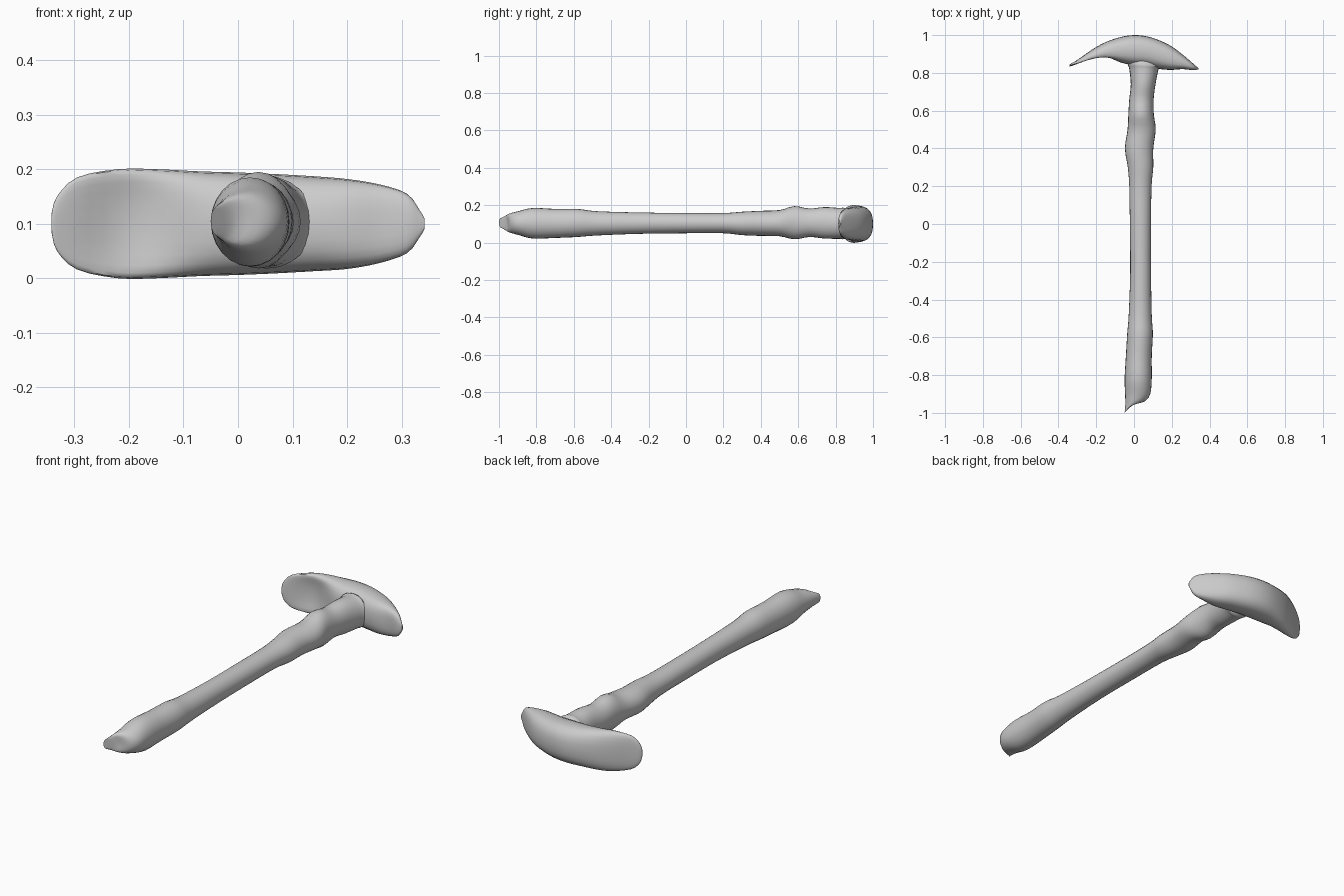
import bpy, bmesh, math


def spline(rows, steps):
    """Catmull-Rom interpolation through rows of numbers."""
    out = []
    for i in range(len(rows) - 1):
        a, b, c, d = (rows[max(i - 1, 0)], rows[i], rows[i + 1],
                      rows[min(i + 2, len(rows) - 1)])
        for s in range(steps):
            t = s / steps
            out.append([0.5 * (2 * q + (r - p) * t + (2 * p - 5 * q + 4 * r - u) * t * t
                               + (3 * q - p - 3 * r + u) * t ** 3)
                        for p, q, r, u in zip(a, b, c, d)])
    out.append(list(rows[-1]))
    return out


def loft(name, rings, angle):
    bm = bmesh.new()
    loops = [[bm.verts.new(p) for p in ring] for ring in rings]
    n = len(loops[0])
    for a, b in zip(loops, loops[1:]):
        for i in range(n):
            j = (i + 1) % n
            bm.faces.new((a[i], a[j], b[j], b[i]))
    bm.faces.new(loops[0])
    bm.faces.new(loops[-1])
    bmesh.ops.recalc_face_normals(bm, faces=bm.faces)
    mesh = bpy.data.meshes.new(name)
    bm.to_mesh(mesh)
    bm.free()
    obj = bpy.data.objects.new(name, mesh)
    bpy.context.collection.objects.link(obj)
    bpy.ops.object.select_all(action='DESELECT')
    obj.select_set(True)
    bpy.context.view_layer.objects.active = obj
    bpy.ops.object.shade_smooth_by_angle(angle=math.radians(angle))
    return obj


def power(v, e):
    return math.copysign(abs(v) ** e, v)


SIDES = 24
ANGLES = [2 * math.pi * i / SIDES for i in range(SIDES)]

# Stem: left x, left y, right x, right y, low z, high z
stem = [
    (-.050, -1.00, -.030, -.98, .080, .130),
    (-.048, -.985, .000, -.955, .070, .140),
    (-.046, -.95, .055, -.94, .055, .155),
    (-.047, -.90, .086, -.90, .042, .167),
    (-.050, -.82, .094, -.82, .022, .185),
    (-.043, -.70, .094, -.70, .025, .180),
    (-.036, -.58, .100, -.58, .030, .180),
    (-.028, -.48, .094, -.48, .038, .168),
    (-.020, -.25, .090, -.25, .047, .161),
    (-.022, 0, .090, 0, .050, .158),
    (-.025, .20, .093, .20, .050, .158),
    (-.033, .30, .102, .30, .040, .165),
    (-.048, .40, .102, .40, .036, .170),
    (-.034, .50, .115, .50, .034, .174),
    (-.030, .58, .105, .58, .018, .195),
    (-.025, .66, .104, .66, .030, .182),
    (-.017, .74, .114, .74, .022, .190),
    (-.025, .82, .130, .82, .020, .185),
    (-.035, .855, .138, .84, .020, .185),
    (-.020, .90, .100, .90, .050, .150),
]
rings = []
for xl, yl, xr, yr, lo, hi in spline(stem, 3):
    ring = []
    for a in ANGLES:
        t = (math.cos(a) + 1) / 2
        ring.append((xl + (xr - xl) * t, yl + (yr - yl) * t,
                     (lo + hi) / 2 + (hi - lo) / 2 * math.sin(a)))
    rings.append(ring)
loft("stem", rings, 40)

# Cap: x, underside y, crown y, low z, high z, depth of the underside hollow
cap = [
    (-.342, .834, .842, .085, .118, 0),
    (-.332, .836, .850, .050, .150, 0),
    (-.295, .842, .872, .016, .185, .008),
    (-.220, .850, .925, .000, .200, .035),
    (-.150, .852, .963, .000, .200, .035),
    (-.070, .845, .990, .004, .196, .01),
    (.000, .840, 1.00, .006, .194, 0),
    (.070, .835, .993, .009, .191, 0),
    (.140, .820, .970, .013, .187, 0),
    (.200, .808, .940, .017, .182, .008),
    (.260, .812, .895, .028, .172, .008),
    (.310, .814, .852, .046, .155, 0),
    (.333, .817, .832, .075, .125, 0),
    (.342, .819, .826, .090, .110, 0),
]
rings = []
for x, under, crown, lo, hi, dent in spline(cap, 3):
    ring = []
    for a in ANGLES:
        c, s = math.cos(a), math.sin(a)
        y = (under + crown) / 2 + (crown - under) / 2 * power(c, .75)
        y += dent * max(-c, 0) ** 2
        ring.append((x, y, (lo + hi) / 2 + (hi - lo) / 2 * power(s, .8)))
    rings.append(ring)
loft("cap", rings, 60)
